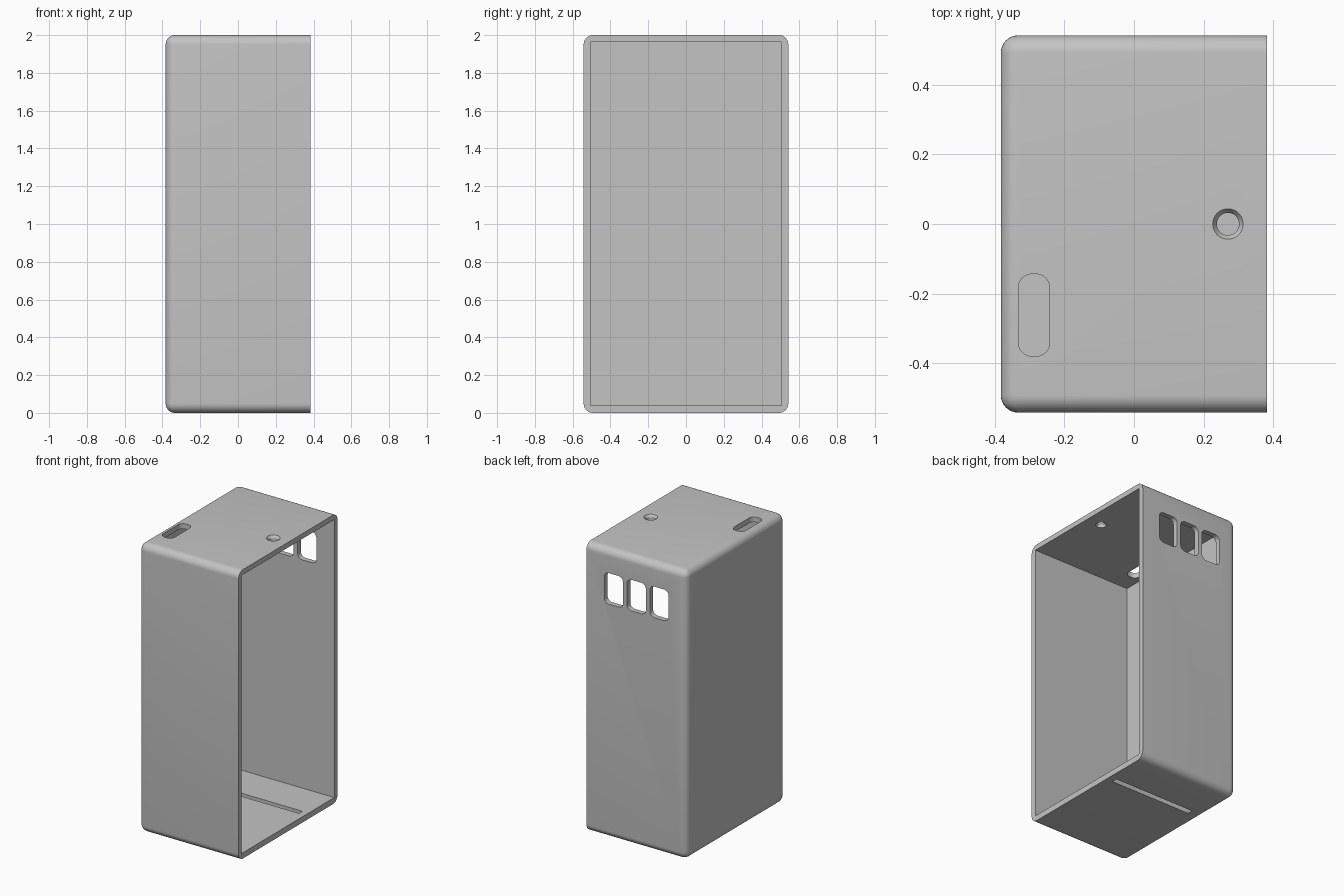
import bpy, bmesh
from math import sin, cos, pi
from mathutils import Vector

if "Cube" in bpy.data.objects:
    bpy.data.objects.remove(bpy.data.objects["Cube"])

HX, HY, TOP = 0.383, 0.542, 2.0      # half width, half depth, height
WALL, BACK, ROUND = 0.036, 0.016, 0.05

grey = bpy.data.materials.new("plain_grey")
grey.use_nodes = True
colour = (0.55, 0.55, 0.55, 1)
grey.diffuse_color = colour
grey.node_tree.nodes["Principled BSDF"].inputs["Base Color"].default_value = colour


def add_object(name, bm):
    bmesh.ops.recalc_face_normals(bm, faces=bm.faces)
    mesh = bpy.data.meshes.new(name)
    bm.to_mesh(mesh)
    bm.free()
    mesh.materials.append(grey)
    obj = bpy.data.objects.new(name, mesh)
    bpy.context.collection.objects.link(obj)
    return obj


def box(lo, hi):
    bm = bmesh.new()
    bmesh.ops.create_cube(bm, size=1)
    lo, hi = Vector(lo), Vector(hi)
    for v in bm.verts:
        v.co = (lo + hi) / 2 + v.co * (hi - lo)
    return bm


def rounded_prism(name, u, v, w, radius, axis, steps=8):
    """Rounded rectangle u by v, extruded over w along axis Y or Z."""
    bm = bmesh.new()
    ring = []
    corners = [(u[1], v[1], -1, -1), (u[0], v[1], 1, -1), (u[0], v[0], 1, 1), (u[1], v[0], -1, 1)]
    for i, (cu, cv, su, sv) in enumerate(corners):
        for k in range(steps + 1):
            a = (i + k / steps) * pi / 2
            pu = cu + radius * (su + cos(a))
            pv = cv + radius * (sv + sin(a))
            ring.append(bm.verts.new((pu, w[0], pv) if axis == "Y" else (pu, pv, w[0])))
    face = bm.faces.new(ring)
    grown = bmesh.ops.extrude_face_region(bm, geom=[face])["geom"]
    moved = [g for g in grown if isinstance(g, bmesh.types.BMVert)]
    depth = w[1] - w[0]
    bmesh.ops.translate(bm, verts=moved, vec=(0, depth, 0) if axis == "Y" else (0, 0, depth))
    return add_object(name, bm)


def cone(name, x, z_low, z_high, r_low, r_high):
    bm = bmesh.new()
    bmesh.ops.create_cone(bm, cap_ends=True, segments=40, radius1=r_low, radius2=r_high, depth=z_high - z_low)
    bmesh.ops.translate(bm, verts=bm.verts, vec=(x, 0, (z_low + z_high) / 2))
    return add_object(name, bm)


# Outer block, rounded everywhere except around the open side
bm = box((-HX, -HY, 0), (HX, HY, TOP))
edges = [e for e in bm.edges if not all(v.co.x > 0 for v in e.verts)]
bmesh.ops.bevel(bm, geom=edges, offset=ROUND, segments=8, profile=0.5, affect="EDGES")
case = add_object("open_case", bm)

# Cavity
cutters = [add_object("cavity_cutter", box((-HX + BACK, -HY + WALL, WALL + 0.004),
                                           (HX + 0.1, HY - WALL, TOP - WALL)))]

# Three windows in the rear wall
for i in (-1, 0, 1):
    x = i * 0.174
    cutters.append(rounded_prism("window_cutter", (x - 0.072, x + 0.072), (1.62, 1.835),
                                 (HY - 0.1, HY + 0.1), 0.035, "Y"))

# Slot in the top, long slot in the floor
cutters.append(rounded_prism("top_slot_cutter", (-0.332, -0.243), (-0.38, -0.144), (1.9, 2.1), 0.038, "Z"))
cutters.append(rounded_prism("floor_slot_cutter", (-0.285, 0.335), (0.187, 0.225), (-0.1, 0.1), 0.004, "Z"))

# Countersunk screw hole in the top
cutters.append(cone("hole_cutter", 0.27, 1.9, 2.1, 0.032, 0.032))
cutters.append(cone("countersink_cutter", 0.27, 1.98, 2.004, 0.030, 0.0465))

bpy.ops.object.select_all(action="DESELECT")
bpy.context.view_layer.objects.active = case
case.select_set(True)
for cutter in cutters:
    mod = case.modifiers.new("cut", "BOOLEAN")
    mod.operation = "DIFFERENCE"
    mod.solver = "EXACT"
    mod.object = cutter
    bpy.ops.object.modifier_apply(modifier=mod.name)
    bpy.data.objects.remove(cutter)

bpy.ops.object.shade_smooth_by_angle(angle=pi / 6)
